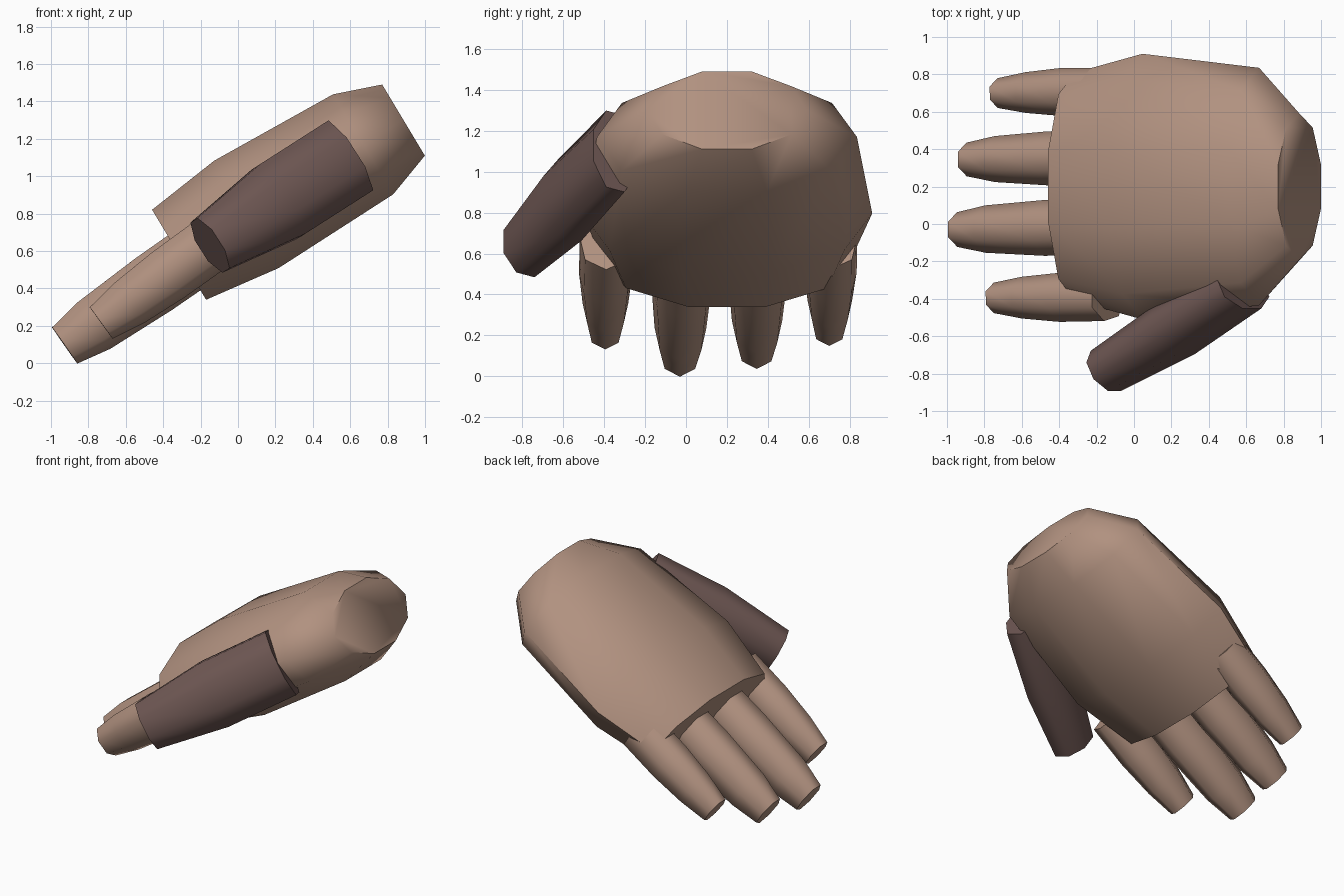
import bpy
import bmesh
import math
from mathutils import Vector

cube = bpy.data.objects.get("Cube")
if cube:
    bpy.data.objects.remove(cube, do_unlink=True)


def material(name, rgb):
    mat = bpy.data.materials.new(name)
    mat.use_nodes = True
    color = (*rgb, 1.0)
    mat.diffuse_color = color
    mat.node_tree.nodes["Principled BSDF"].inputs["Base Color"].default_value = color
    return mat


skin = material("warm tan", (0.44, 0.285, 0.215))
dark_skin = material("dark brown", (0.155, 0.095, 0.086))


def loft(name, start, end, rings, sides, phase, mat):
    """Closed tube from start to end; rings are (fraction, sideways radius, upright radius)."""
    start, end = Vector(start), Vector(end)
    axis = (end - start).normalized()
    up = Vector((-axis.z, 0, axis.x)).normalized()
    side = up.cross(axis)
    bm = bmesh.new()
    loops = []
    for fraction, wide, tall in rings:
        center = start.lerp(end, fraction)
        loop = []
        for i in range(sides):
            a = phase + math.tau * i / sides
            loop.append(bm.verts.new(center + side * wide * math.cos(a) + up * tall * math.sin(a)))
        loops.append(loop)
    for lower, upper in zip(loops, loops[1:]):
        for i in range(sides):
            j = (i + 1) % sides
            bm.faces.new((lower[i], lower[j], upper[j], upper[i]))
    # Flat end caps
    bm.faces.new(loops[0])
    bm.faces.new(loops[-1])
    bmesh.ops.recalc_face_normals(bm, faces=bm.faces)
    mesh = bpy.data.meshes.new(name)
    bm.to_mesh(mesh)
    bm.free()
    mesh.materials.append(mat)
    mesh.shade_smooth()
    mesh.set_sharp_from_angle(angle=math.radians(62))
    obj = bpy.data.objects.new(name, mesh)
    bpy.context.collection.objects.link(obj)
    return obj


# Palm, from the knuckles up to the wrist
loft("palm", (-0.315, 0.2, 0.58), (0.885, 0.2, 1.30),
     [(0, 0.61, 0.295), (0.3, 0.71, 0.352), (0.82, 0.635, 0.328), (1, 0.39, 0.233)],
     10, 0, skin)

# Four fingers: name, tip position, base y, thickness scale
fingers = [
    ("index_finger", (-0.735, -0.395, 0.22), -0.39, 0.88),
    ("middle_finger", (-0.93, -0.03, 0.1), -0.015, 1.0),
    ("ring_finger", (-0.88, 0.345, 0.135), 0.355, 0.97),
    ("little_finger", (-0.715, 0.7, 0.235), 0.71, 0.86),
]
for name, tip, base_y, size in fingers:
    base = Vector((-0.14, base_y, 0.65))
    bend = 0.19 / (base - Vector(tip)).length
    loft(name, tip, base,
         [(0, 0.095 * size, 0.124 * size), (bend, 0.13 * size, 0.16 * size),
          (0.6, 0.153 * size, 0.178 * size), (1, 0.15 * size, 0.18 * size)],
         7, -math.pi / 2, skin)

# Thumb, flattened and lying along the front edge of the palm
loft("thumb", (-0.15, -0.785, 0.63), (0.585, -0.345, 1.1),
     [(0, 0.13, 0.172), (0.5, 0.16, 0.24), (1, 0.13, 0.24)],
     8, math.pi / 8, dark_skin)
